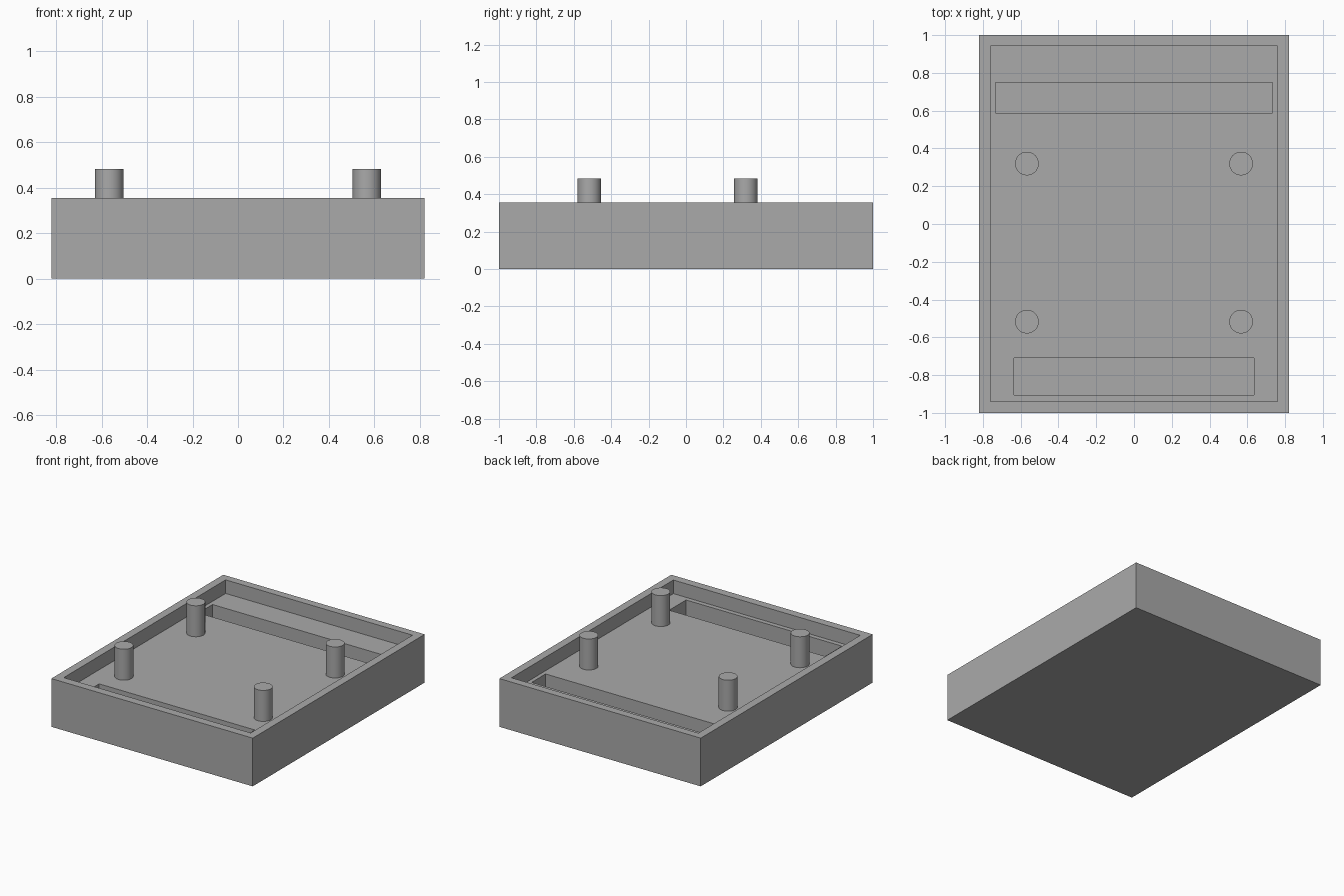
import bpy

if "Cube" in bpy.data.objects:
    bpy.data.objects.remove(bpy.data.objects["Cube"])

grey = bpy.data.materials.new("plain grey")
grey.diffuse_color = (0.4, 0.4, 0.4, 1)
grey.use_nodes = True
grey.node_tree.nodes["Principled BSDF"].inputs["Base Color"].default_value = grey.diffuse_color

HALF_X, HEIGHT = 0.82, 0.355
FLOOR, SLOT_FLOOR, PEG_TOP = 0.255, 0.06, 0.483


def box(name, x, y0, y1, z0, z1):
    """Box centred on x = 0 with half width x."""
    bpy.ops.mesh.primitive_cube_add(size=1, location=(0, (y0 + y1) / 2, (z0 + z1) / 2))
    ob = bpy.context.object
    ob.name = name
    ob.scale = (2 * x, y1 - y0, z1 - z0)
    bpy.ops.object.transform_apply(location=True, rotation=False, scale=True)
    ob.data.materials.append(grey)
    return ob


# Open tray: solid block with a shallow recess and two deeper slots
tray = box("tray", HALF_X, -1, 1, 0, HEIGHT)
cutters = [
    box("recess_cutter", 0.761, -0.94, 0.943, FLOOR, 0.6),
    box("back_slot_cutter", 0.732, 0.588, 0.75, SLOT_FLOOR, 0.5),
    box("front_slot_cutter", 0.634, -0.906, -0.71, SLOT_FLOOR, 0.5),
]
bpy.context.view_layer.objects.active = tray
for cutter in cutters:
    cutter.hide_render = True
    mod = tray.modifiers.new(cutter.name, "BOOLEAN")
    mod.operation = "DIFFERENCE"
    mod.solver = "EXACT"
    mod.object = cutter
    bpy.ops.object.modifier_apply(modifier=mod.name)
for cutter in cutters:
    bpy.data.objects.remove(cutter, do_unlink=True)

# Four round pegs standing on the recess floor
for y, row in ((0.32, "back"), (-0.517, "front")):
    for x, side in ((-0.567, "left"), (0.567, "right")):
        bpy.ops.mesh.primitive_cylinder_add(
            vertices=48, radius=0.0625, depth=PEG_TOP - FLOOR,
            location=(x, y, (PEG_TOP + FLOOR) / 2))
        peg = bpy.context.object
        peg.name = f"{row}_{side}_peg"
        peg.data.materials.append(grey)
        bpy.ops.object.shade_smooth_by_angle()
